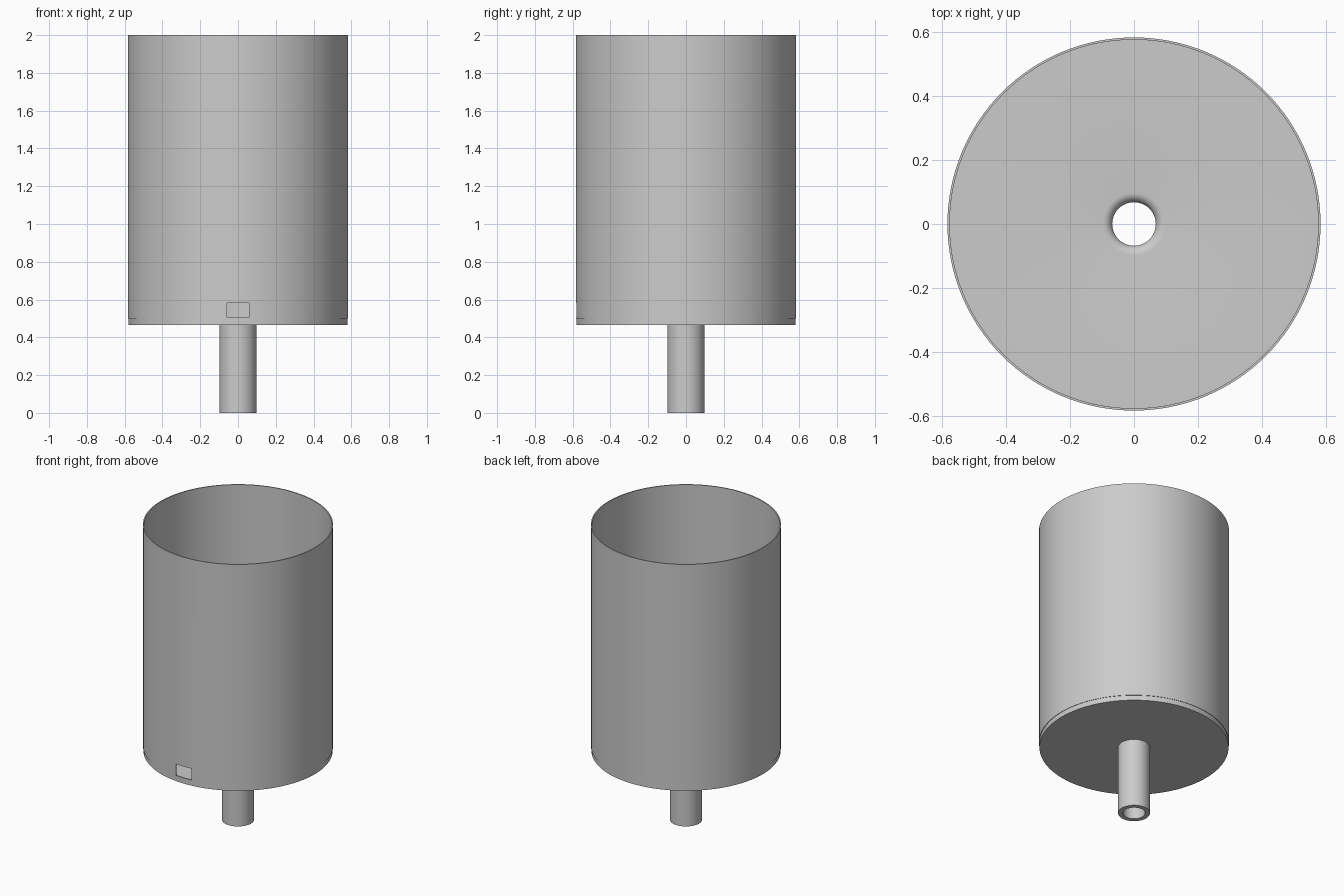
import bpy, bmesh, math

if "Cube" in bpy.data.objects:
    bpy.data.objects.remove(bpy.data.objects["Cube"])

SEG = 128


def lathe(name, profile):
    """Revolve a closed (radius, z) profile around the z axis."""
    bm = bmesh.new()
    rings = []
    for i in range(SEG):
        a = 2 * math.pi * i / SEG
        rings.append([bm.verts.new((r * math.cos(a), r * math.sin(a), z)) for r, z in profile])
    n = len(profile)
    for i in range(SEG):
        p, q = rings[i], rings[(i + 1) % SEG]
        for j in range(n):
            k = (j + 1) % n
            bm.faces.new((p[j], q[j], q[k], p[k]))
    bmesh.ops.recalc_face_normals(bm, faces=bm.faces)
    mesh = bpy.data.meshes.new(name)
    bm.to_mesh(mesh)
    bm.free()
    obj = bpy.data.objects.new(name, mesh)
    bpy.context.collection.objects.link(obj)
    return obj


def shade(obj):
    bpy.ops.object.select_all(action='DESELECT')
    obj.select_set(True)
    bpy.context.view_layer.objects.active = obj
    bpy.ops.object.shade_smooth_by_angle(angle=math.radians(30))


# Floor plate and hollow stem, with a rounded drain mouth
BORE, FILLET, FLOOR = 0.068, 0.03, 0.502
mouth = [(BORE + FILLET * (1 - math.sin(t)), FLOOR - FILLET * (1 - math.cos(t)))
         for t in (math.pi / 2 * i / 8 for i in range(9))]
base = lathe("base_and_stem", [(BORE, 0), (0.098, 0), (0.098, 0.466),
                               (0.58, 0.466), (0.58, FLOOR)] + mouth)
shade(base)

# Thin open cylinder wall
wall = lathe("cylinder_wall", [(0.576, 0.5), (0.583, 0.5), (0.583, 2.0), (0.576, 2.0)])

# Small rectangular window cut through the front of the wall
bpy.ops.mesh.primitive_cube_add(size=1, location=(0, -0.58, 0.5445))
cutter = bpy.context.object
cutter.name = "window_cutter"
cutter.scale = (0.116, 0.2, 0.077)
cutter.hide_render = True
cut = wall.modifiers.new("window", 'BOOLEAN')
cut.operation = 'DIFFERENCE'
cut.solver = 'EXACT'
cut.object = cutter
bpy.context.view_layer.objects.active = wall
bpy.ops.object.modifier_apply(modifier=cut.name)
bpy.data.objects.remove(cutter, do_unlink=True)
shade(wall)
